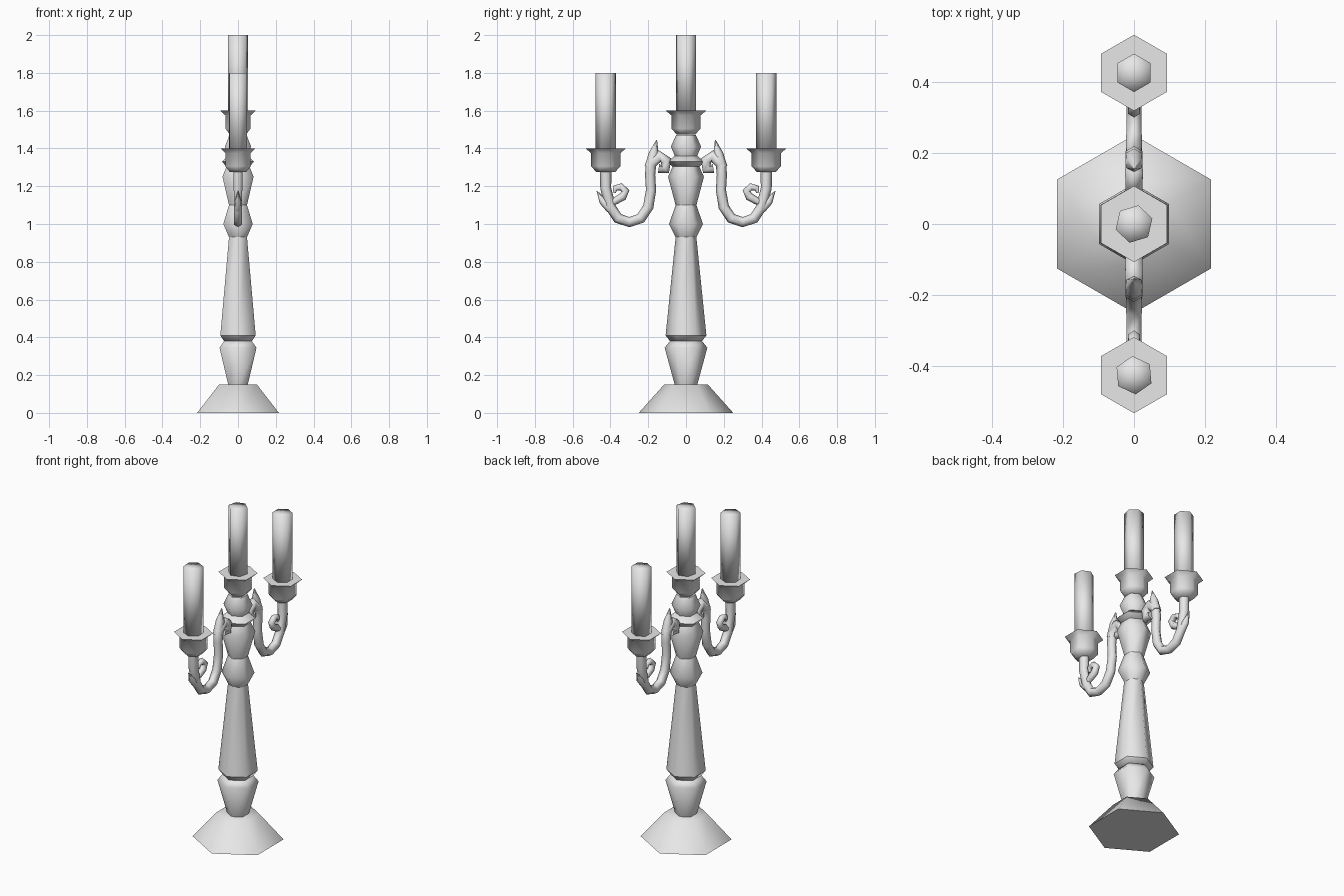
import bpy, bmesh
from math import sin, cos, pi, radians
from mathutils import Vector

if "Cube" in bpy.data.objects:
    bpy.data.objects.remove(bpy.data.objects["Cube"], do_unlink=True)

GREY = (0.8, 0.8, 0.8, 1)
metal = bpy.data.materials.new("plain grey")
metal.use_nodes = True
metal.diffuse_color = GREY
metal.node_tree.nodes["Principled BSDF"].inputs["Base Color"].default_value = GREY


def skin(name, rings, angle):
    """Join rings of points into a closed, smooth-shaded object."""
    bm = bmesh.new()
    loops = [[bm.verts.new(p) for p in ring] for ring in rings]
    n = len(loops[0])
    for a, b in zip(loops, loops[1:]):
        for i in range(n):
            j = (i + 1) % n
            bm.faces.new((a[i], a[j], b[j], b[i]))
    caps = [bm.faces.new(loops[0][::-1]), bm.faces.new(loops[-1])]
    bmesh.ops.poke(bm, faces=caps)
    bmesh.ops.recalc_face_normals(bm, faces=bm.faces)
    mesh = bpy.data.meshes.new(name)
    bm.to_mesh(mesh)
    bm.free()
    mesh.materials.append(metal)
    obj = bpy.data.objects.new(name, mesh)
    bpy.context.collection.objects.link(obj)
    bpy.ops.object.select_all(action='DESELECT')
    obj.select_set(True)
    bpy.context.view_layer.objects.active = obj
    bpy.ops.object.shade_smooth_by_angle(angle=radians(angle))


def lathe(name, profile, y=0, z=0, turn=90, angle=65):
    """Six-sided turned shape from (radius, height) pairs."""
    angles = [radians(turn) + k * pi / 3 for k in range(6)]
    skin(name, [[(r * cos(a), y + r * sin(a), z + h) for a in angles]
                for r, h in profile], angle)


def tube(name, path, side):
    """Six-sided tube along (y, z, radius) points in the plane x = 0."""
    pts = [Vector((0, side * y, z)) for y, z, r in path]
    rings = []
    for i, p in enumerate(pts):
        t = (pts[min(i + 1, len(pts) - 1)] - pts[max(i - 1, 0)]).normalized()
        across = Vector((0, -t.z, t.y))
        r = path[i][2]
        rings.append([p + r * (cos(k * pi / 3) * across + Vector((0.9 * sin(k * pi / 3), 0, 0)))
                      for k in range(6)])
    skin(name, rings, 70)


# Foot and stacked stem sections
lathe("foot", [(0.25, 0), (0.116, 0.15)], angle=58)
lathe("lower_stem", [(0.06, 0.15), (0.113, 0.345), (0.085, 0.38)])
lathe("stem_collar", [(0.085, 0.38), (0.108, 0.41)])
lathe("long_stem", [(0.108, 0.41), (0.055, 0.93)])
lathe("stem_bead", [(0.055, 0.93), (0.09, 1.0), (0.055, 1.1)])
lathe("upper_stem", [(0.055, 1.1), (0.095, 1.25), (0.068, 1.31)])
lathe("stem_ring", [(0.068, 1.3), (0.097, 1.33), (0.06, 1.36)])
lathe("neck_bead", [(0.055, 1.35), (0.08, 1.41), (0.053, 1.47)])

# Cups with flared drip plates, and candles
CUP = [(0.05, -0.125), (0.077, -0.095), (0.077, -0.025), (0.107, 0)]
CANDLE = [(0.054, 0), (0.054, 0.4)]
for name, y, z, turn in (("middle", 0, 1.6, 17), ("back", 0.425, 1.4, 30), ("front", -0.425, 1.4, 35)):
    lathe(name + "_cup", CUP, y, z, angle=62)
    lathe(name + "_candle", CANDLE, y, z, turn, angle=180)

# Curved arms with scrolls and leaf tips
ARM = [(0.425, 1.29, 0.031), (0.425, 1.19, 0.029), (0.40, 1.09, 0.028), (0.36, 1.03, 0.028),
       (0.30, 1.01, 0.027), (0.24, 1.03, 0.028), (0.2, 1.09, 0.028), (0.185, 1.18, 0.027),
       (0.19, 1.26, 0.027), (0.185, 1.32, 0.03), (0.14, 1.36, 0.032), (0.105, 1.335, 0.03),
       (0.11, 1.29, 0.028), (0.145, 1.295, 0.024)]
SCROLL = [(0.41, 1.10, 0.012), (0.37, 1.125, 0.02), (0.335, 1.145, 0.022), (0.32, 1.175, 0.021),
          (0.345, 1.197, 0.02), (0.375, 1.19, 0.016), (0.38, 1.165, 0.008)]
TOP_LEAF = [(0.19, 1.3, 0.03), (0.17, 1.375, 0.026), (0.155, 1.445, 0.002)]
SIDE_LEAF = [(0.4, 1.08, 0.024), (0.44, 1.12, 0.02), (0.472, 1.175, 0.002)]
for place, side in (("back", 1), ("front", -1)):
    tube(place + "_arm", ARM, side)
    tube(place + "_scroll", SCROLL, side)
    tube(place + "_top_leaf", TOP_LEAF, side)
    tube(place + "_side_leaf", SIDE_LEAF, side)
